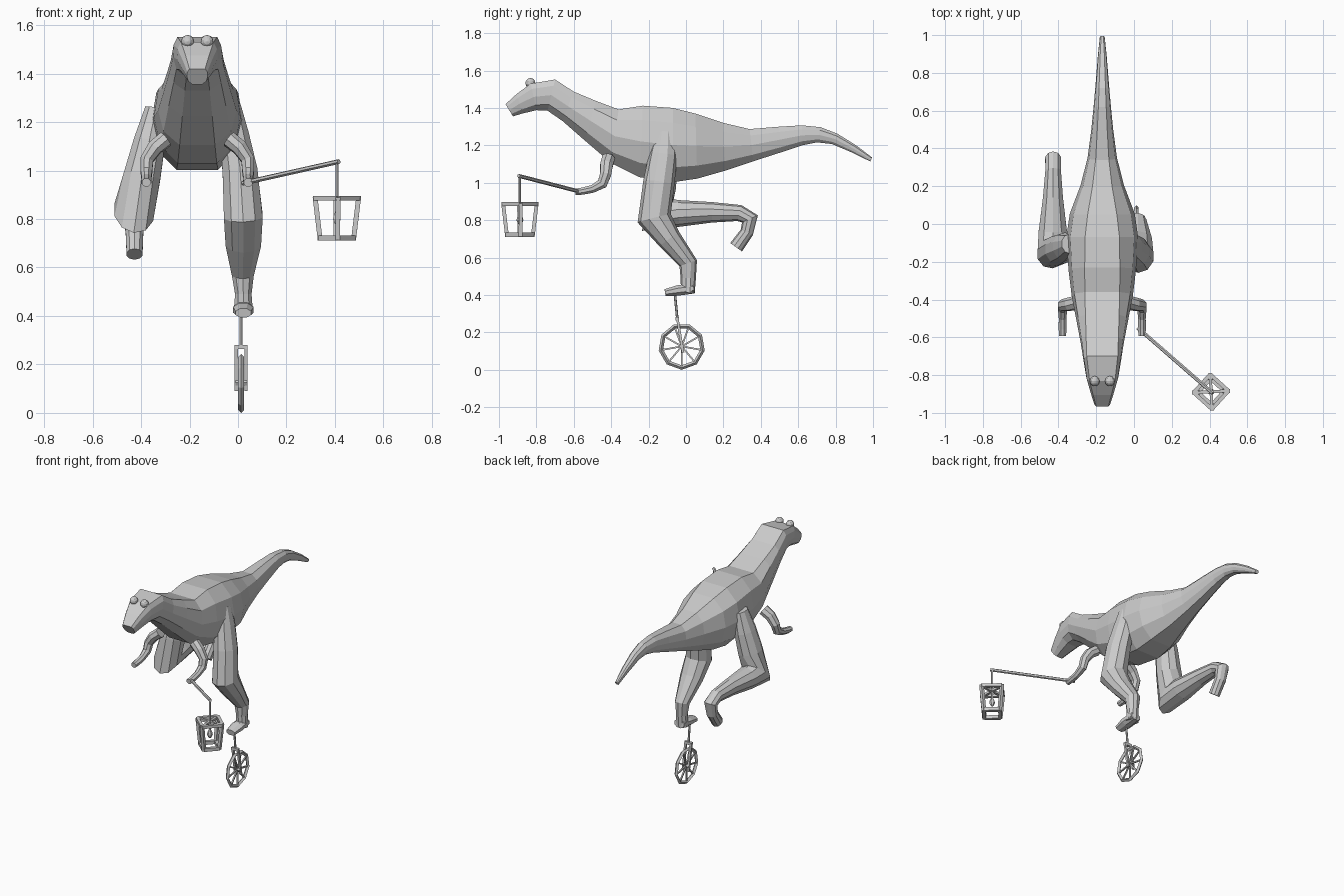
import bpy, bmesh, math
from mathutils import Vector

CX = -0.168  # centre plane of the body


def loft(bm, rings):
    vs = [[bm.verts.new(p) for p in r] for r in rings]
    n = len(vs[0])
    for a, b in zip(vs, vs[1:]):
        for i in range(n):
            j = (i + 1) % n
            bm.faces.new((a[i], a[j], b[j], b[i]))
    bm.faces.new(vs[0][::-1])
    bm.faces.new(vs[-1])


def tube_rings(pts, sides):
    """pts: (x, y, z, side radius, depth radius) along a path."""
    c = [Vector(p[:3]) for p in pts]
    rings = []
    for i, p in enumerate(pts):
        t = Vector()
        if i > 0:
            t += (c[i] - c[i - 1]).normalized()
        if i < len(c) - 1:
            t += (c[i + 1] - c[i]).normalized()
        t.normalize()
        ref = Vector((1, 0, 0)) if abs(t.x) < 0.9 else Vector((0, 0, 1))
        u = (ref - t * ref.dot(t)).normalized()
        v = t.cross(u)
        ring = []
        for k in range(sides):
            a = 2 * math.pi * (k + 0.5) / sides
            s = 1 / math.cos(math.pi / sides)
            ring.append(c[i] + u * p[3] * s * math.cos(a) + v * p[4] * s * math.sin(a))
        rings.append(ring)
    return rings


def make(name, lofts):
    bm = bmesh.new()
    for rings in lofts:
        loft(bm, rings)
    bmesh.ops.recalc_face_normals(bm, faces=bm.faces)
    me = bpy.data.meshes.new(name)
    bm.to_mesh(me)
    bm.free()
    ob = bpy.data.objects.new(name, me)
    bpy.context.collection.objects.link(ob)
    return ob


def limb(name, pts, sides=10):
    return make(name, [tube_rings(pts, sides)])


def bar(p, q, r, sides=4):
    return tube_rings([(*p, r, r), (*q, r, r)], sides)


# Body, head and tail: top (y, z), bottom (y, z), half width, flat-top ratio
sections = [
    (-0.965, 1.42, -0.925, 1.355, 0.043, 0.75),
    (-0.905, 1.475, -0.875, 1.37, 0.062, 0.78),
    (-0.83, 1.53, -0.80, 1.388, 0.084, 0.8),
    (-0.70, 1.552, -0.74, 1.385, 0.1, 0.82),
    (-0.60, 1.487, -0.66, 1.33, 0.114, 0.75),
    (-0.48, 1.437, -0.54, 1.225, 0.137, 0.65),
    (-0.36, 1.392, -0.40, 1.105, 0.162, 0.57),
    (-0.23, 1.412, -0.25, 1.03, 0.179, 0.52),
    (-0.07, 1.40, -0.07, 1.003, 0.19, 0.48),
    (0.05, 1.37, 0.06, 1.022, 0.172, 0.45),
    (0.20, 1.32, 0.21, 1.065, 0.115, 0.45),
    (0.34, 1.287, 0.36, 1.115, 0.078, 0.45),
    (0.50, 1.30, 0.50, 1.16, 0.058, 0.45),
    (0.62, 1.307, 0.62, 1.20, 0.046, 0.45),
    (0.72, 1.297, 0.70, 1.216, 0.038, 0.45),
    (0.81, 1.262, 0.78, 1.207, 0.031, 0.45),
    (0.91, 1.20, 0.88, 1.165, 0.023, 0.45),
    (0.995, 1.135, 0.985, 1.114, 0.013, 0.45),
]
rings = []
for yt, zt, yb, zb, w, top in sections:
    half = [(top, 1), (0.77 + top * 0.25, 0.6), (1, 0), (0.86, -0.6), (0.45, -1)]
    ring = []
    for x, h in half + [(-x, h) for x, h in reversed(half)]:
        f = (h + 1) / 2
        ring.append(Vector((CX + x * w, yb + (yt - yb) * f, zb + (zt - zb) * f)))
    rings.append(ring)
make("body", [rings])

# Eyes
for s, n in ((-1, "right"), (1, "left")):
    bpy.ops.mesh.primitive_uv_sphere_add(segments=10, ring_count=6, radius=0.027,
                                         location=(CX + s * 0.04, -0.832, 1.533),
                                         rotation=(math.pi / 2, 0, 0))
    bpy.context.object.name = n + "_eye"

# Arms
for s, n in ((-1, "right"), (1, "left")):
    limb(n + "_arm", [(CX + s * x, y, z, a, b) for x, y, z, a, b in (
        (0.13, -0.415, 1.13, 0.032, 0.035),
        (0.175, -0.425, 1.095, 0.031, 0.034),
        (0.208, -0.43, 1.045, 0.027, 0.03),
        (0.21, -0.448, 0.995, 0.024, 0.028),
        (0.21, -0.50, 0.967, 0.02, 0.021),
        (0.21, -0.555, 0.955, 0.021, 0.019),
        (0.21, -0.592, 0.951, 0.018, 0.017))], 8)

# Standing leg and its foot
limb("left_leg", [
    (-0.028, -0.113, 1.272, 0.038, 0.05),
    (-0.016, -0.122, 1.15, 0.06, 0.072),
    (0.008, -0.145, 1.0, 0.072, 0.08),
    (0.022, -0.17, 0.81, 0.08, 0.087),
    (0.022, -0.09, 0.70, 0.073, 0.062),
    (0.02, 0.012, 0.57, 0.045, 0.047),
    (0.022, 0.012, 0.49, 0.034, 0.039),
    (0.022, 0.01, 0.412, 0.04, 0.035)])
limb("left_foot", [
    (0.022, 0.042, 0.435, 0.036, 0.027),
    (0.022, -0.04, 0.425, 0.042, 0.028),
    (0.022, -0.112, 0.412, 0.032, 0.019)], 8)

# Raised leg with hanging foot
limb("right_leg", [
    (-0.338, -0.105, 1.255, 0.045, 0.05),
    (-0.365, -0.12, 1.12, 0.065, 0.072),
    (-0.395, -0.135, 0.98, 0.076, 0.078),
    (-0.43, -0.15, 0.828, 0.081, 0.114),
    (-0.43, -0.04, 0.836, 0.075, 0.068),
    (-0.429, 0.14, 0.842, 0.053, 0.052),
    (-0.428, 0.285, 0.838, 0.041, 0.042),
    (-0.428, 0.342, 0.807, 0.042, 0.044),
    (-0.427, 0.325, 0.735, 0.036, 0.034),
    (-0.427, 0.268, 0.655, 0.033, 0.037)])

# Wheel under the standing foot
wx, wy, wz = 0.013, -0.023, 0.125
bpy.ops.mesh.primitive_torus_add(major_segments=9, minor_segments=4, major_radius=0.113,
                                 minor_radius=0.012, location=(wx, wy, wz),
                                 rotation=(0, math.pi / 2, 0))
bpy.context.object.name = "wheel_rim"
spokes = [bar((wx - 0.024, wy, wz), (wx + 0.024, wy, wz), 0.011, 6)]
for i in range(9):
    a = 2 * math.pi * i / 9
    spokes.append(bar((wx, wy, wz),
                      (wx, wy + 0.113 * math.sin(a), wz - 0.113 * math.cos(a)), 0.0045))
make("wheel_spokes", spokes)
fork = [bar((wx, -0.06, 0.41), (wx, -0.046, 0.27), 0.006, 6),
        bar((wx - 0.026, -0.046, 0.272), (wx + 0.026, -0.046, 0.272), 0.009)]
for s in (-1, 1):
    fork.append(bar((wx + s * 0.02, -0.047, 0.28), (wx + s * 0.02, -0.016, 0.092), 0.007))
make("wheel_fork", fork)

# Pole and hanging cord
lx, ly = 0.408, -0.888
make("lantern_pole", [bar((0.02, -0.55, 0.948), (lx + 0.008, ly - 0.007, 1.037), 0.009, 6),
                      bar((lx, ly, 1.037), (lx, ly, 0.82), 0.006, 6)])


# Lantern cage: tapered open square frame with crossed top bars
def corner(i, r, z):
    a = math.pi / 2 * i + 0.05
    return (lx + r * math.cos(a), ly + r * math.sin(a), z)


cage = []
for i in range(4):
    cage.append(bar(corner(i, 0.092, 0.886), corner(i + 1, 0.092, 0.886), 0.01))
    cage.append(bar(corner(i, 0.071, 0.722), corner(i + 1, 0.071, 0.722), 0.011))
    cage.append(bar(corner(i, 0.09, 0.89), corner(i, 0.069, 0.715), 0.01))
for i in range(2):
    cage.append(bar(corner(i, 0.09, 0.885), corner(i + 2, 0.09, 0.885), 0.008))
make("lantern_cage", cage)

# Flame bulb
limb("lantern_flame", [(lx, ly, z, r, r) for z, r in
                       ((0.835, 0.005), (0.815, 0.013), (0.80, 0.016), (0.785, 0.011), (0.775, 0.004))], 6)
